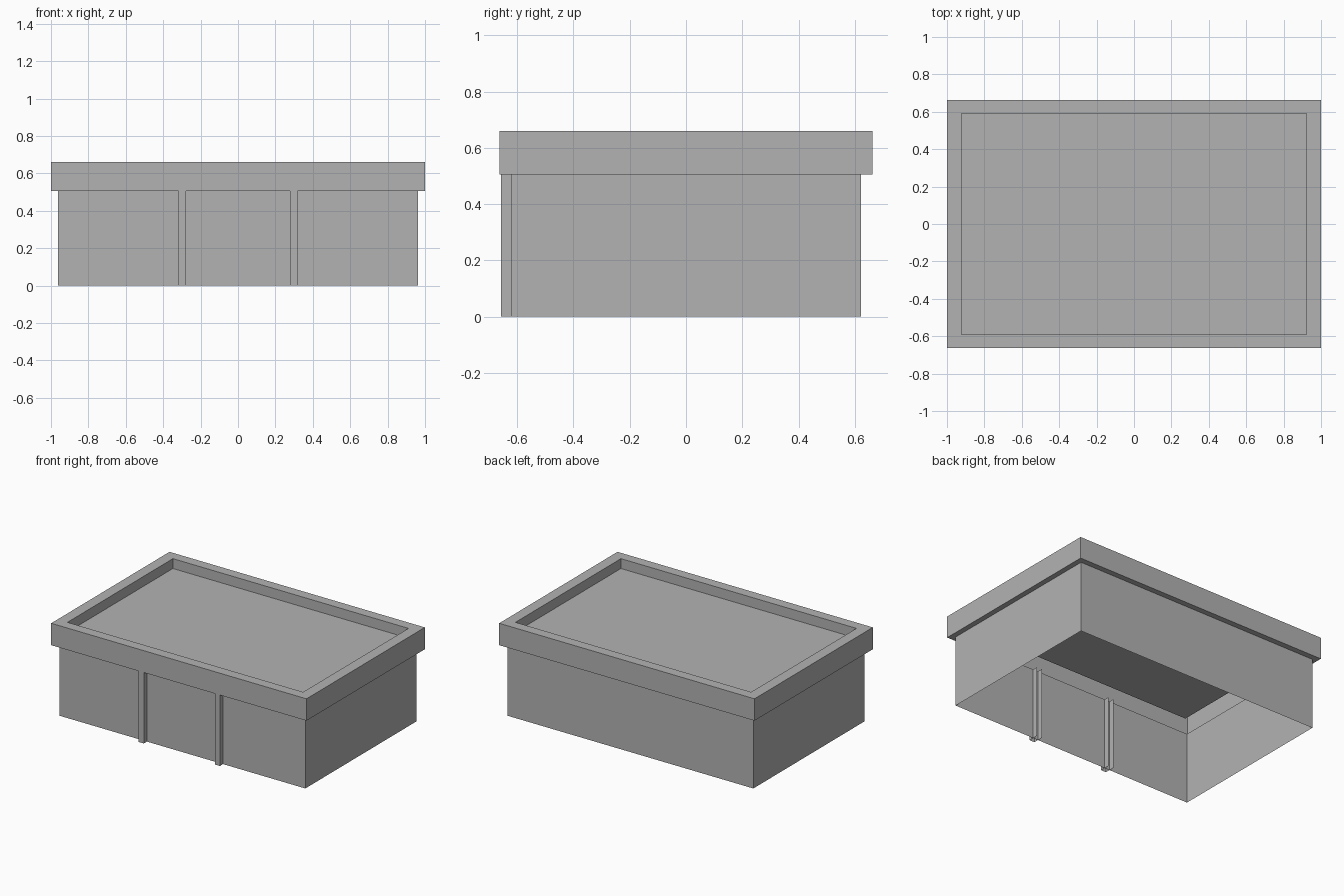
import bpy
import bmesh

cube = bpy.data.objects.get("Cube")
if cube:
    bpy.data.objects.remove(cube, do_unlink=True)

# Single plain grey
grey = bpy.data.materials.new("plain_grey")
grey.use_nodes = True
colour = (0.45, 0.45, 0.45, 1)
grey.diffuse_color = colour
grey.node_tree.nodes["Principled BSDF"].inputs["Base Color"].default_value = colour


def finish(name, bm):
    mesh = bpy.data.meshes.new(name)
    bm.to_mesh(mesh)
    bm.free()
    mesh.materials.append(grey)
    obj = bpy.data.objects.new(name, mesh)
    bpy.context.collection.objects.link(obj)
    return obj


def rectangle(bm, half_x, half_y, z):
    corners = ((-1, -1), (1, -1), (1, 1), (-1, 1))
    return [bm.verts.new((sx * half_x, sy * half_y, z)) for sx, sy in corners]


# Hollow body: thin walls, overhanging rim and sunken roof, open underneath
BASE_TOP, RIM_TOP, ROOF = 0.505, 0.66, 0.59
profile = [
    (0.963, 0.622, 0),
    (0.963, 0.622, BASE_TOP),
    (1.0, 0.662, BASE_TOP),
    (1.0, 0.662, RIM_TOP),
    (0.923, 0.59, RIM_TOP),
    (0.923, 0.59, ROOF),
]
bm = bmesh.new()
rings = [rectangle(bm, *row) for row in profile]
for low, high in zip(rings, rings[1:]):
    for i in range(4):
        j = (i + 1) % 4
        bm.faces.new((low[i], low[j], high[j], high[i]))
bm.faces.new(rings[-1])
finish("building_shell", bm)

# Front pilasters: open channels passing through the front wall
for side, x in (("right", -0.298), ("left", 0.298)):
    bm = bmesh.new()
    path = [(x - 0.02, -0.582), (x - 0.02, -0.657), (x + 0.02, -0.657), (x + 0.02, -0.582)]
    columns = [[bm.verts.new((px, py, z)) for z in (0, BASE_TOP)] for px, py in path]
    for a, b in zip(columns, columns[1:]):
        bm.faces.new((a[0], b[0], b[1], a[1]))
    finish("front_pilaster_" + side, bm)
